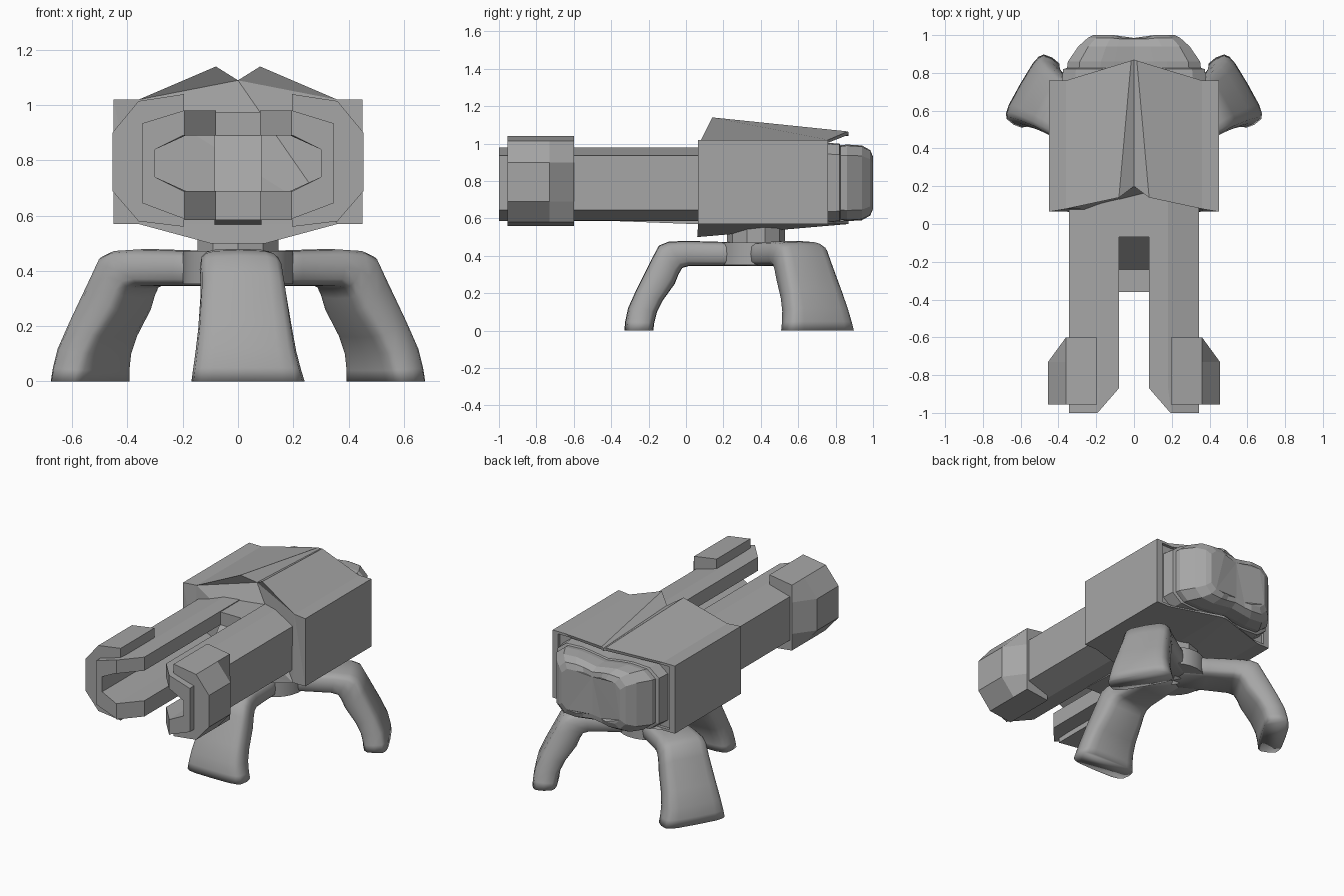
import bpy, bmesh, math
from mathutils import Vector

if "Cube" in bpy.data.objects:
    bpy.data.objects.remove(bpy.data.objects["Cube"])

grey = bpy.data.materials.new("hull grey")
grey.diffuse_color = (0.38, 0.38, 0.38, 1)
grey.use_nodes = True
grey.node_tree.nodes["Principled BSDF"].inputs["Base Color"].default_value = grey.diffuse_color


def finish(name, bm, smooth=0):
    bmesh.ops.recalc_face_normals(bm, faces=bm.faces)
    me = bpy.data.meshes.new(name)
    bm.to_mesh(me)
    bm.free()
    me.materials.append(grey)
    ob = bpy.data.objects.new(name, me)
    bpy.context.collection.objects.link(ob)
    if smooth:
        bpy.ops.object.select_all(action='DESELECT')
        ob.select_set(True)
        bpy.context.view_layer.objects.active = ob
        bpy.ops.object.shade_smooth_by_angle(angle=math.radians(smooth))
    return ob


def loft(name, loops, smooth=0):
    """Skin a list of closed loops and cap both ends."""
    bm = bmesh.new()
    rings = [[bm.verts.new(p) for p in loop] for loop in loops]
    n = len(rings[0])
    for a, b in zip(rings, rings[1:]):
        for i in range(n):
            j = (i + 1) % n
            bm.faces.new((a[i], a[j], b[j], b[i]))
    caps = [bm.faces.new(rings[0]), bm.faces.new(rings[-1])]
    bm.normal_update()
    bmesh.ops.triangulate(bm, faces=caps, ngon_method='EAR_CLIP')
    return finish(name, bm, smooth)


def mirrored(half):
    """Close a half loop whose first and last points lie on x = 0."""
    return half + [(-x, y, z) for x, y, z in half[-2:0:-1]]


# Main body: vaulted roof with a groove, V-shaped rear eaves, recessed rear wall
front = [(0, .20, 1.09), (.08, .14, 1.14), (.36, .08, 1.02), (.45, .065, 1.02),
         (.45, .065, .57), (.36, .065, .57), (.10, .06, .50), (0, .06, .50)]
back = [(0, .87, 1.06), (.015, .865, 1.065), (.36, .76, 1.02), (.45, .76, 1.02),
        (.45, .76, .57), (.36, .76, .57), (.03, .865, .57), (0, .87, .57)]
rim = [(x * .91, y, .795 + (z - .795) * .93) for x, y, z in back]
recess = [(x, .74, z) for x, y, z in rim]
loft("body", [mirrored(h) for h in (front, back, rim, recess)])

# Rear engine: stepped frame and a faceted, centrally pinched block
shape = [(0, .88), (.3, .96), (.5, 1), (.82, .97), (1, .72),
         (1, -.72), (.82, -.97), (.5, -1), (.3, -.96), (0, -.9)]


def engine_ring(y, hx, hz, dent=0):
    return mirrored([(x * hx, y - dent * (abs(x) < .4), .79 + z * hz) for x, z in shape])


loft("engine_frame", [engine_ring(.73, .385, .215), engine_ring(.82, .375, .21),
                      engine_ring(.83, .34, .195)])
loft("engine", [engine_ring(.78, .36, .195), engine_ring(.86, .35, .205),
                engine_ring(.94, .295, .20), engine_ring(.985, .245, .175, .005),
                engine_ring(1.0, .215, .14, .015)])

# Twin channel barrels, open towards the middle, with chamfered muzzles
channel = [(.08, .98), (.18, .98), (.345, .935), (.345, .645), (.18, .59), (.08, .585),
           (.08, .69), (.19, .69), (.30, .74), (.30, .84), (.19, .89), (.08, .89)]
# Muzzle sleeves wrapped around the outside of each barrel
wrap = [(.195, 1.04), (.36, 1.015), (.455, .90), (.455, .69), (.36, .58), (.195, .56),
        (.195, .60), (.33, .65), (.33, .93), (.195, .97)]
for side, s in (("left", -1), ("right", 1)):
    def section(y, lo=0.0, hi=1.0, pts=channel):
        return [(s * min(max(x, lo + .06 * x), hi), y, z) for x, z in pts]

    loft(side + "_barrel", [section(.25), section(-.87), section(-1, .188)])
    loft(side + "_muzzle_sleeve", [section(-.60, hi=.36, pts=wrap),
                                   section(-.73, pts=wrap), section(-.955, pts=wrap)])

# Stepped core filling the gap between the barrels
core = [(.3, .975), (-.07, .975), (-.07, .89), (-.24, .69), (-.36, .69), (-.36, .585), (.3, .56)]
loft("barrel_core", [[(x, y, z) for y, z in core] for x in (-.085, .085)])


# Swivel pedestal and hub under the body
def drum(name, r, z0, z1, sides, smooth=0):
    ring = [(r * math.cos(math.tau * (i + .5) / sides),
             .375 + r * math.sin(math.tau * (i + .5) / sides)) for i in range(sides)]
    loft(name, [[(x, y, z) for x, y in ring] for z in (z0, z1)], smooth)


drum("pedestal", .155, .44, .60, 10)
drum("leg_hub", .20, .352, .472, 24, 40)

# Three bent legs: upper edge (r, z), lower edge (r, z), half width, sideways shift
leg = [((-.05, .47), (-.05, .345), .12, 0), ((.20, .475), (.20, .345), .125, 0),
       ((.38, .48), (.36, .345), .135, 0), ((.47, .475), (.395, .335), .145, .005),
       ((.52, .455), (.415, .30), .15, .01), ((.56, .38), (.435, .25), .155, .015),
       ((.64, .22), (.50, .16), .17, .02), ((.685, .12), (.53, .10), .182, .022),
       ((.70, .05), (.545, .04), .195, .025), ((.705, 0), (.55, 0), .205, .028)]


def power(v):
    return math.copysign(abs(v) ** .5, v)


for name, angle, lean in (("front_leg", -90, 1.3), ("right_rear_leg", 30, .6),
                          ("left_rear_leg", 150, -.6)):
    a = math.radians(angle)
    out = Vector((math.cos(a), math.sin(a), 0))
    tang = Vector((-math.sin(a), math.cos(a), 0))
    loops = []
    for (r1, z1), (r0, z0), w, shift in leg:
        loop = []
        for i in range(16):
            t = math.tau * i / 16
            c, k = power(math.cos(t)), power(math.sin(t))
            r = (r1 + r0) / 2 + k * (r1 - r0) / 2
            z = (z1 + z0) / 2 + k * (z1 - z0) / 2
            loop.append(Vector((0, .375, z)) + out * r + tang * (shift * lean + c * w))
        loops.append(loop)
    loft(name, loops, 120)
